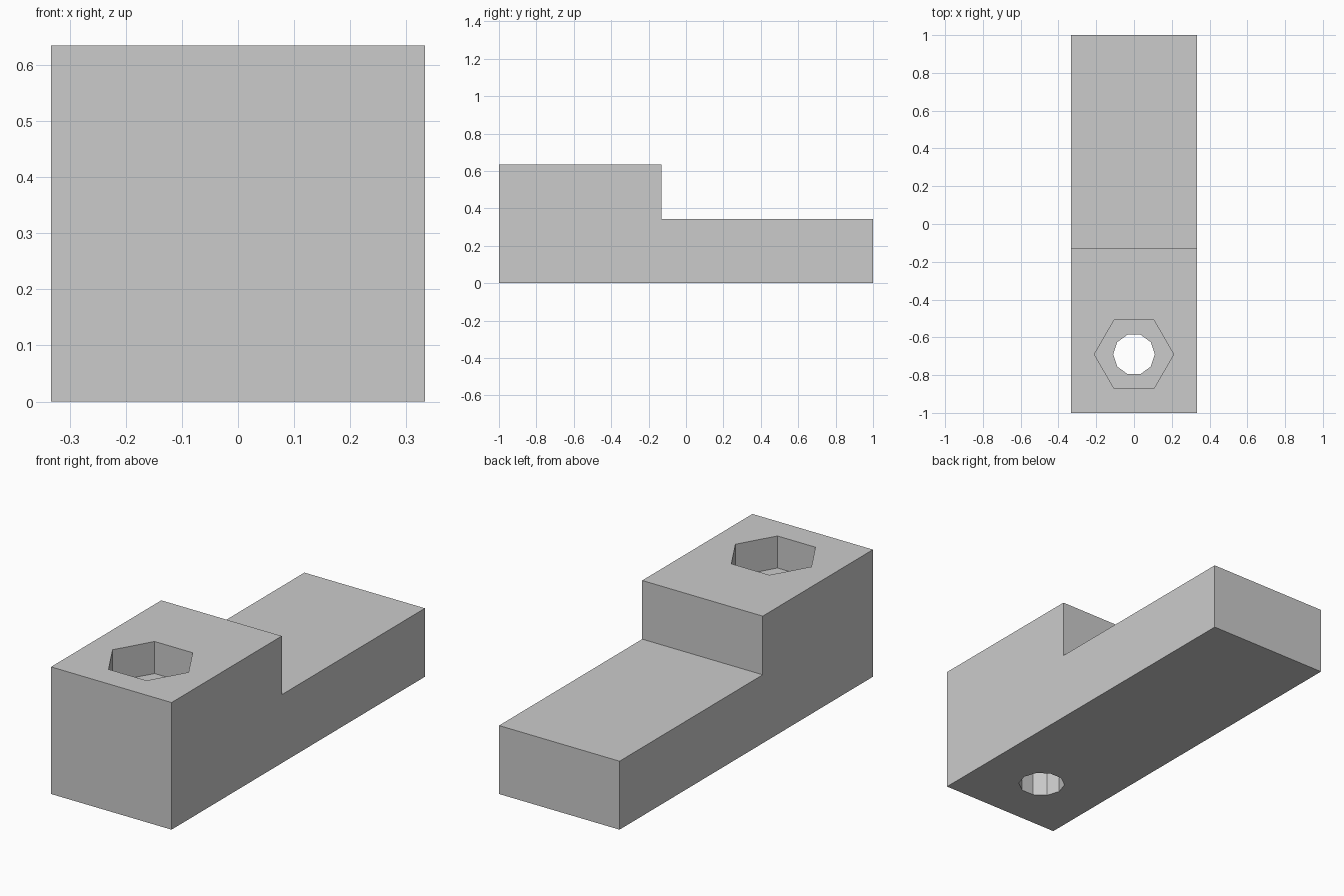
import bpy
import bmesh

cube = bpy.data.objects.get("Cube")
if cube:
    bpy.data.objects.remove(cube, do_unlink=True)

HALF_WIDTH = 0.333
TOP = 0.635
STEP = 0.342
STEP_Y = -0.13
HOLE_Y = -0.69
POCKET_DEPTH = 0.16

grey = bpy.data.materials.new("plain grey")
grey.use_nodes = True
colour = (0.6, 0.6, 0.6, 1)
grey.diffuse_color = colour
grey.node_tree.nodes["Principled BSDF"].inputs["Base Color"].default_value = colour


def add_object(name, bm):
    bmesh.ops.recalc_face_normals(bm, faces=bm.faces)
    mesh = bpy.data.meshes.new(name)
    bm.to_mesh(mesh)
    bm.free()
    mesh.materials.append(grey)
    obj = bpy.data.objects.new(name, mesh)
    bpy.context.collection.objects.link(obj)
    return obj


def prism_cutter(name, sides, radius, low, high):
    """Upright prism with a corner on the x axis."""
    bpy.ops.mesh.primitive_cylinder_add(
        vertices=sides, radius=radius, depth=high - low,
        location=(0, HOLE_Y, (low + high) / 2), rotation=(0, 0, 1.5707963))
    obj = bpy.context.object
    obj.name = name
    obj.hide_render = True
    obj.data.materials.append(grey)
    return obj


# Stepped block: side profile extruded across the width
profile = [(-1, 0), (1, 0), (1, STEP), (STEP_Y, STEP), (STEP_Y, TOP), (-1, TOP)]
bm = bmesh.new()
side = bm.faces.new([bm.verts.new((-HALF_WIDTH, y, z)) for y, z in profile])
extruded = bmesh.ops.extrude_face_region(bm, geom=[side], use_keep_orig=True)
moved = [v for v in extruded["geom"] if isinstance(v, bmesh.types.BMVert)]
bmesh.ops.translate(bm, verts=moved, vec=(2 * HALF_WIDTH, 0, 0))
block = add_object("stepped_block", bm)

# Hexagonal nut pocket and ten-sided bolt hole
cutters = [
    prism_cutter("nut_pocket_cutter", 6, 0.21, TOP - POCKET_DEPTH, TOP + 0.1),
    prism_cutter("bolt_hole_cutter", 10, 0.11, -0.1, TOP + 0.1),
]
bpy.ops.object.select_all(action="DESELECT")
block.select_set(True)
bpy.context.view_layer.objects.active = block
for cutter in cutters:
    cut = block.modifiers.new(cutter.name, "BOOLEAN")
    cut.operation = "DIFFERENCE"
    cut.solver = "EXACT"
    cut.object = cutter
    bpy.ops.object.modifier_apply(modifier=cut.name)
    bpy.data.objects.remove(cutter, do_unlink=True)
bpy.ops.object.shade_flat()
